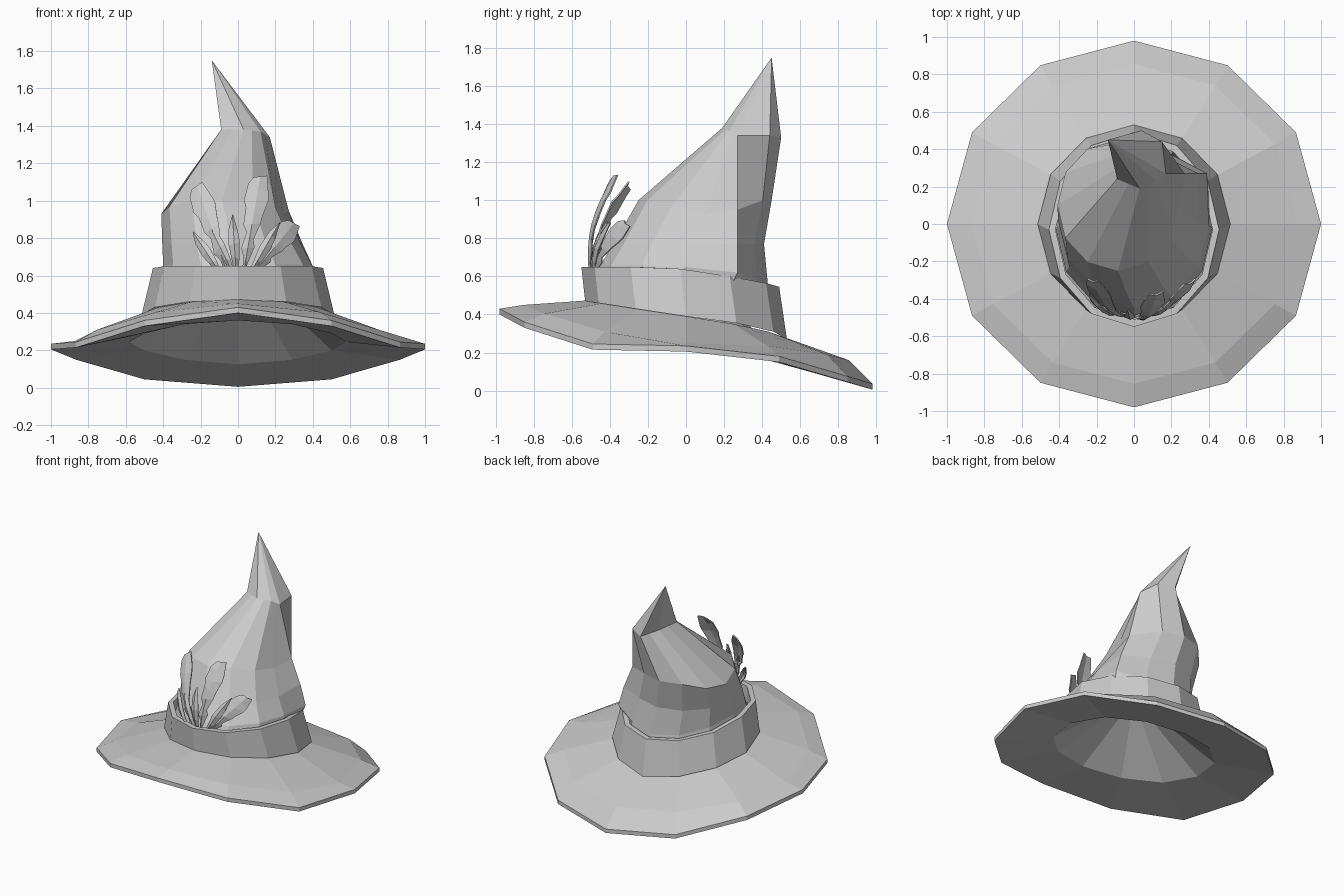
import bpy, bmesh, math
from mathutils import Vector

if "Cube" in bpy.data.objects:
    bpy.data.objects.remove(bpy.data.objects["Cube"])

N = 12


def ring(rx, ry, z, cx=0.0, cy=0.0):
    """12-sided ring starting at the front; z = 7 heights from front to back, mirrored."""
    zs = z if isinstance(z, list) else [z] * 7
    pts = []
    for k in range(N):
        a = math.radians(-90 + 30 * k)
        pts.append((cx + rx * math.cos(a), cy + ry * math.sin(a), zs[min(k, N - k)]))
    return pts


def loft(name, rings, apex=None, closed=False):
    """Skin a list of rings, optionally ending in a point or joining back to the start."""
    bm = bmesh.new()
    loops = [[bm.verts.new(p) for p in r] for r in rings]
    pairs = list(zip(loops, loops[1:]))
    if closed:
        pairs.append((loops[-1], loops[0]))
    for a, b in pairs:
        for i in range(N):
            j = (i + 1) % N
            bm.faces.new((a[i], a[j], b[j], b[i]))
    if apex:
        top = bm.verts.new(apex)
        for i in range(N):
            bm.faces.new((loops[-1][i], loops[-1][(i + 1) % N], top))
    bmesh.ops.recalc_face_normals(bm, faces=bm.faces)
    return to_object(name, bm)


def to_object(name, bm):
    me = bpy.data.meshes.new(name)
    bm.to_mesh(me)
    bm.free()
    ob = bpy.data.objects.new(name, me)
    bpy.context.collection.objects.link(ob)
    return ob


# Drooping brim with thin edge, underside and hollow inner cone
edge = [.40, .33, .215, .205, .15, .045, .005]
loft("brim", [
    ring(.49, .50, [.475, .46, .43, .39, .35, .31, .28]),
    ring(.87, .855, [.45, .405, .31, .25, .235, .19, .16]),
    ring(1, .98, [z + .03 for z in edge]),
    ring(1, .98, edge),
    ring(.58, .56, [.36, .34, .29, .245, .20, .15, .125]),
], apex=(0, .0, .66))

# Wide hat band
band_bottom = [.47, .46, .43, .39, .355, .31, .27]
band_top = [.65, .65, .65, .64, .60, .565, .545]
loft("hat_band", [
    ring(.515, .53, band_bottom),
    ring(.455, .52, band_top, cy=-.03),
    ring(.42, .48, band_top, cy=-.03),
    ring(.42, .48, [z - .12 for z in band_top], cy=-.03),
], closed=True)

# Bent crown: leaning rings, a small neck, then the tip
neck = [(.03, .19, 1.38), (.12, .23, 1.37), (.17, .27, 1.34),
        (.04, .50, 1.33), (-.04, .39, 1.36), (-.09, .24, 1.38)]
neck_ring = []
for i, p in enumerate(neck):
    q = neck[(i + 1) % 6]
    neck_ring += [p, tuple(Vector(p).lerp(Vector(q), .5))]
neck_ring[5] = (.15, .44, 1.34)
crown = [
    ring(.42, .47, [.56, .56, .55, .53, .5, .47, .45], cy=-.02),
    ring(.40, .44, [.66, .66, .66, .65, .62, .58, .56], cy=-.01),
    ring(.37, .395, .77, -.035, .015),
    ring(.325, .35, [1.0, 1.0, .97, .93, .95, 1.0, 1.0], -.085, .1),
    neck_ring,
]
# Sharp ridge up the back right corner
for r, x in zip(crown[1:4], (.39, .345, .27)):
    r[4] = (x, .27, r[4][2])
loft("crown", crown, apex=(-.14, .45, 1.75))


def feather(name, base, tip, widths, bow=.05):
    """Curved vane, creased along its quill, with an uneven outline."""
    b, t = Vector(base), Vector(tip)
    side = (t - b).cross(Vector((0, -1, 0))).normalized()
    if side.x < 0:
        side = -side
    side = (side + Vector((0, 1.5 * b.lerp(t, .6).x, 0))).normalized()
    bm = bmesh.new()
    rows = []
    for i, w in enumerate(widths):
        f = i / (len(widths) - 1)
        c = b.lerp(t, f) + Vector((0, -bow * math.sin(math.pi * f), 0))
        notch = (t - b) * (.03 if i % 2 else -.02)
        rows.append([bm.verts.new(c - side * w + notch),
                     bm.verts.new(c + Vector((0, -.012, 0))),
                     bm.verts.new(c + side * w - notch)])
    for r, s in zip(rows, rows[1:]):
        for i in range(2):
            bm.faces.new((r[i], r[i + 1], s[i + 1], s[i]))
    ob = to_object(name, bm)
    mod = ob.modifiers.new("thickness", "SOLIDIFY")
    mod.thickness = .008
    return ob


# Three broad feathers tucked in the band
broad = [.008, .014, .035, .022, .045, .048, .065, .058, .035]
feather("feather_left", (-.06, -.48, .62), (-.22, -.30, 1.08), broad)
feather("feather_middle", (.03, -.50, .62), (.12, -.37, 1.13), broad)
feather("feather_right", (.09, -.47, .62), (.30, -.31, .88), broad, .04)

# Narrow blades between the feathers
blade = [.01, .022, .03, .024, .004]
for i, (x0, x1, y1, z1) in enumerate([(-.10, -.24, -.38, .83), (-.03, -.16, -.42, .88),
                                      (-.01, -.03, -.46, .92), (.07, .22, -.40, .88)]):
    feather(f"feather_blade_{i + 1}", (x0, -.48, .62), (x1, y1, z1), blade, .03)
